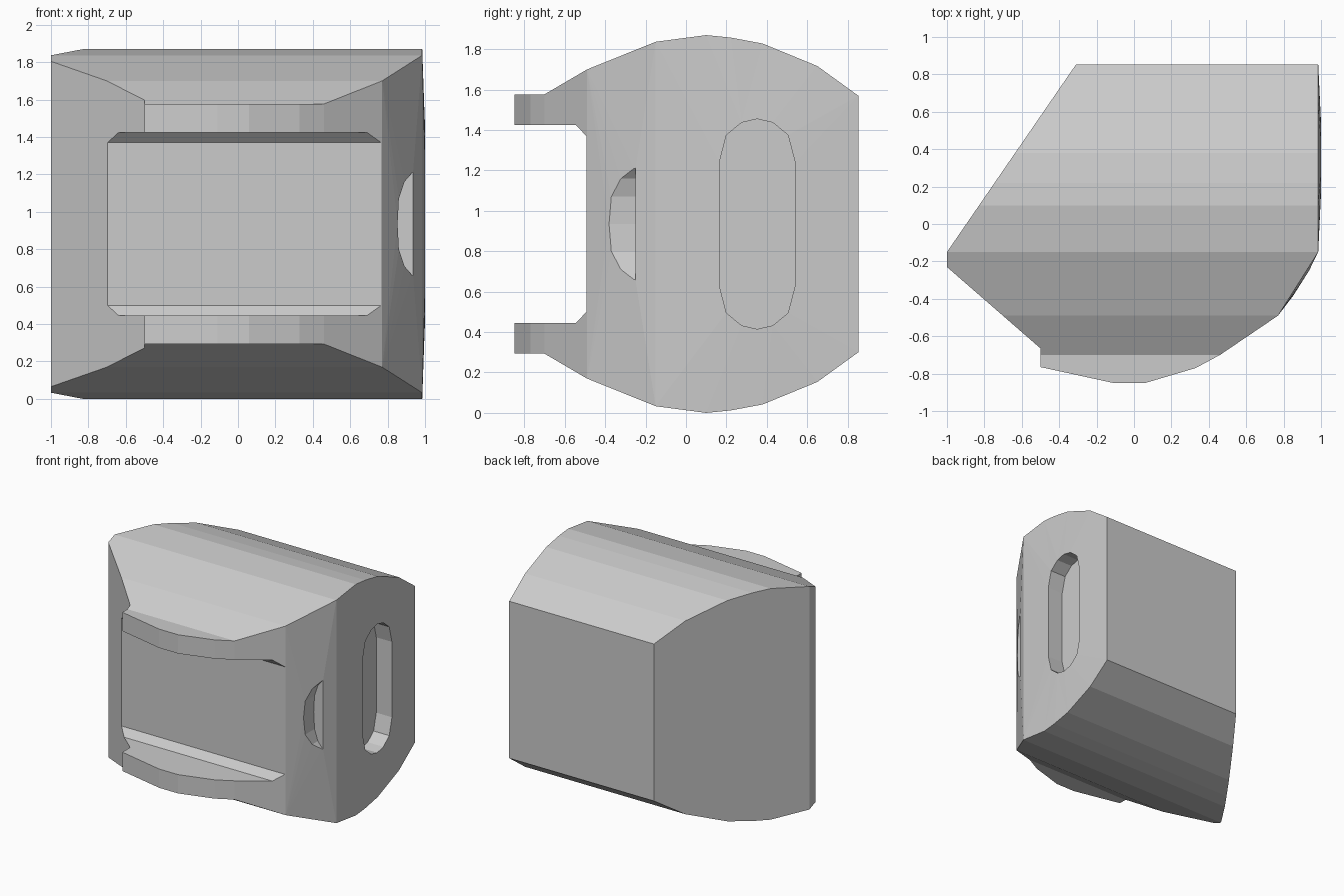
import bpy, bmesh

if "Cube" in bpy.data.objects:
    bpy.data.objects.remove(bpy.data.objects["Cube"])

MID = 0.935  # height of the horizontal symmetry plane


def prism(name, pts, axis, lo, hi):
    """Extrude a 2D outline along x (pts = y,z), y (pts = x,z) or z (pts = x,y)."""
    def place(p, t):
        return {'x': (t, p[0], p[1]), 'y': (p[0], t, p[1]), 'z': (p[0], p[1], t)}[axis]
    bm = bmesh.new()
    a = [bm.verts.new(place(p, lo)) for p in pts]
    b = [bm.verts.new(place(p, hi)) for p in pts]
    bm.faces.new(a)
    bm.faces.new(b[::-1])
    for i in range(len(pts)):
        j = (i + 1) % len(pts)
        bm.faces.new((a[i], b[i], b[j], a[j]))
    bmesh.ops.recalc_face_normals(bm, faces=bm.faces)
    me = bpy.data.meshes.new(name)
    bm.to_mesh(me)
    bm.free()
    ob = bpy.data.objects.new(name, me)
    bpy.context.collection.objects.link(ob)
    return ob


def mirrored(half):
    """Close an upper half outline with its reflection below MID."""
    return half + [(u, 2 * MID - v) for u, v in reversed(half)]


def cut(ob, tool, op):
    tool.hide_render = True
    m = ob.modifiers.new("cut", 'BOOLEAN')
    m.operation, m.object, m.solver = op, tool, 'EXACT'
    bpy.context.view_layer.objects.active = ob
    bpy.ops.object.modifier_apply(modifier=m.name)
    bpy.data.objects.remove(tool)


# body: plan outline
plan = [(-1, -0.15), (-0.31, 0.853), (0.985, 0.853), (0.985, -0.15), (0.77, -0.49),
        (0.46, -0.70), (0.33, -0.77), (0.06, -0.85), (-0.11, -0.85), (-0.5, -0.765),
        (-0.5, -0.665), (-1, -0.23)]
body = prism("housing_body", plan, 'z', -0.2, 2.1)

# barrel-shaped side profile
side = mirrored([(-1.1, 1.577), (-0.70, 1.577), (-0.49, 1.70), (-0.15, 1.837), (0.1, 1.87),
                 (0.22, 1.858), (0.38, 1.828), (0.65, 1.717), (0.853, 1.57), (0.95, 1.50)])
cut(body, prism("side_profile", side, 'x', -1.5, 1.5), 'INTERSECT')

# front channel between the two lips
channel = mirrored([(-1.2, 1.425), (-0.545, 1.425), (-0.493, 1.37)])
cut(body, prism("channel", channel, 'x', -1.5, 1.5), 'DIFFERENCE')

# rounded slot in the right side
slot = mirrored([(0.165, 1.24), (0.20, 1.375), (0.275, 1.437), (0.352, 1.455),
                 (0.43, 1.437), (0.505, 1.375), (0.54, 1.24)][::-1])
slot = mirrored([(0.165, 1.24), (0.20, 1.375), (0.275, 1.437), (0.352, 1.455),
                 (0.43, 1.437), (0.505, 1.375), (0.54, 1.24)])
cut(body, prism("slot", slot, 'x', 0.86, 1.3), 'DIFFERENCE')

# round-edged finger notch in the slanted front right corner
notch = mirrored([(1.1, 1.26), (0.917, 1.21), (0.876, 1.16), (0.846, 1.07)])
notch.insert(4, (0.839, MID))
cut(body, prism("notch", notch, 'y', -0.7, -0.25), 'DIFFERENCE')

# slight outward swell of the right side around the slot and notch
bm = bmesh.new()
bm.from_mesh(body.data)
bmesh.ops.triangulate(bm, faces=[f for f in bm.faces if f.normal.x > 0.7])
for v in bm.verts:
    x, y, z = v.co
    if x > 0.98 and 0.16 < y < 0.55 and 0.4 < z < 1.5:
        v.co.x = 1.0
    elif x > 0.82 and -0.4 < y < -0.2 and 0.6 < z < 1.25:
        v.co.x += 0.014
bm.to_mesh(body.data)
bm.free()
